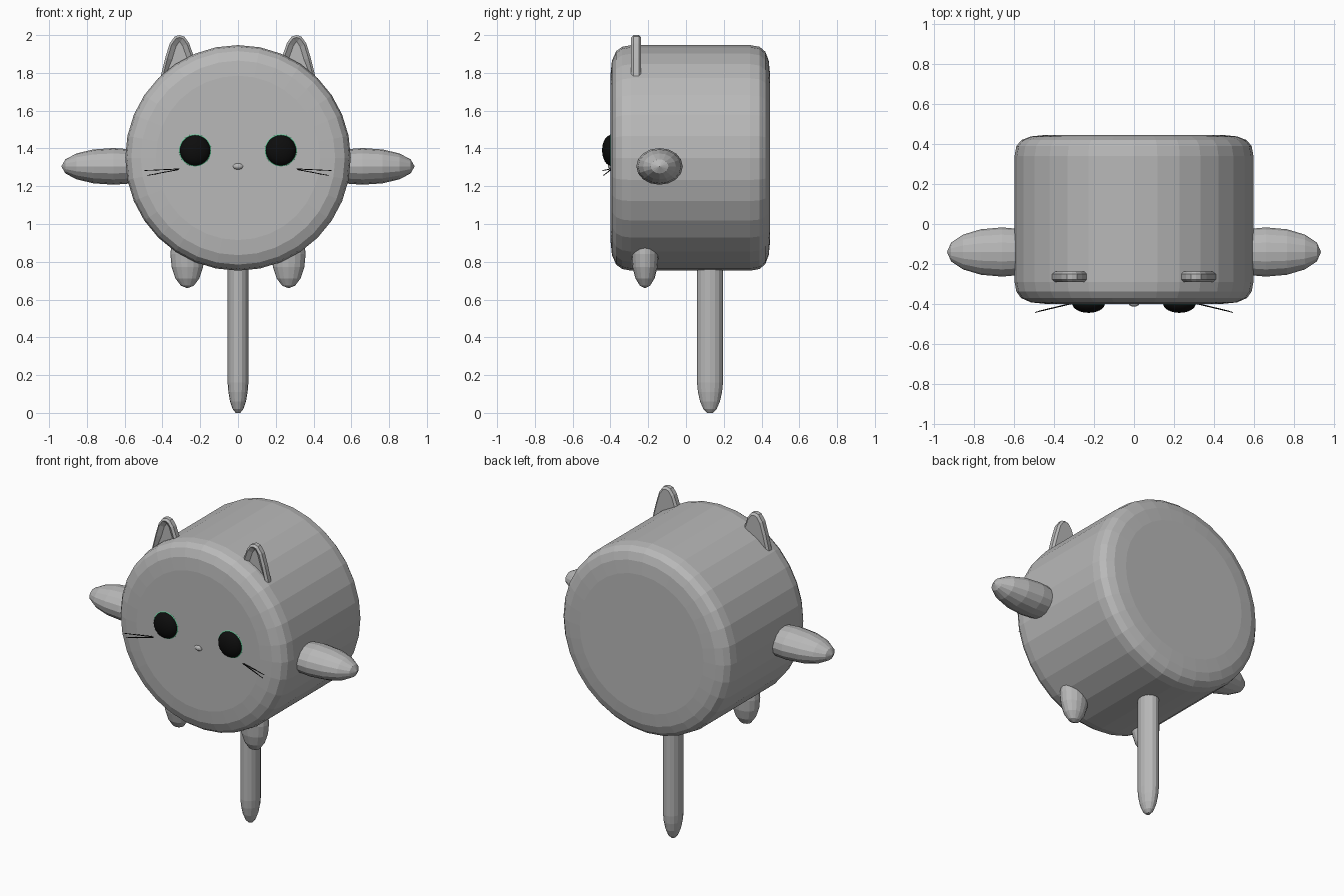
import bpy, bmesh, math
from mathutils import Matrix, Vector

if "Cube" in bpy.data.objects:
    bpy.data.objects.remove(bpy.data.objects["Cube"])


def material(name, rgb):
    m = bpy.data.materials.new(name)
    m.diffuse_color = (*rgb, 1)
    m.use_nodes = True
    m.node_tree.nodes["Principled BSDF"].inputs["Base Color"].default_value = m.diffuse_color
    return m


GREY = material("soft grey", (0.48, 0.48, 0.48))
BLACK = material("black", (0.004, 0.004, 0.004))
GREEN = material("mint green", (0.12, 0.62, 0.32))


def finish(name, bm, mat, smooth=False):
    bmesh.ops.recalc_face_normals(bm, faces=bm.faces)
    mesh = bpy.data.meshes.new(name)
    bm.to_mesh(mesh)
    bm.free()
    mesh.materials.append(mat)
    for p in mesh.polygons:
        p.use_smooth = smooth
    ob = bpy.data.objects.new(name, mesh)
    bpy.context.collection.objects.link(ob)
    return ob


def lathe(name, profile, sides, mat, matrix):
    """Rings of (radius, height) around local z, capped at both ends."""
    bm = bmesh.new()
    rings = [[bm.verts.new((r * math.cos(2 * math.pi * i / sides),
                            r * math.sin(2 * math.pi * i / sides), h))
              for i in range(sides)] for r, h in profile]
    for a, b in zip(rings, rings[1:]):
        for i in range(sides):
            j = (i + 1) % sides
            bm.faces.new((a[i], a[j], b[j], b[i]))
    bm.faces.new(rings[0])
    bm.faces.new(rings[-1])
    bm.transform(matrix)
    return finish(name, bm, mat)


def ellipsoid(name, centre, radii, mat, seg=16, rings=8, turn=Matrix(), smooth=False):
    """Radii are local; the poles lie on local z before turning."""
    bm = bmesh.new()
    bmesh.ops.create_uvsphere(bm, u_segments=seg, v_segments=rings, radius=1)
    bm.transform(Matrix.Translation(centre) @ turn @ Matrix.Diagonal((*radii, 1)))
    return finish(name, bm, mat, smooth)


def ear(name, side):
    outline = [(0.41, 1.78), (0.385, 1.88), (0.362, 1.955), (0.335, 1.993), (0.31, 2.0),
               (0.285, 1.993), (0.26, 1.96), (0.235, 1.89), (0.19, 1.78)]
    bm = bmesh.new()
    front = bm.faces.new([bm.verts.new((side * x, -0.29, z)) for x, z in outline])
    ext = bmesh.ops.extrude_face_region(bm, geom=[front], use_keep_orig=True)
    back = [v for v in ext["geom"] if isinstance(v, bmesh.types.BMVert)]
    bmesh.ops.translate(bm, verts=back, vec=(0, 0.052, 0))
    bmesh.ops.recalc_face_normals(bm, faces=bm.faces)
    # Soft rim, then a hollow in the front face
    rim = [e for e in bm.edges if abs(e.verts[0].co.y - e.verts[1].co.y) < 1e-4]
    bmesh.ops.bevel(bm, geom=rim, offset=0.012, segments=1, affect='EDGES')
    face = min(bm.faces, key=lambda f: (round(f.calc_center_median().y, 3), -f.calc_area()))
    bmesh.ops.inset_region(bm, faces=[face], thickness=0.025, depth=0)
    bmesh.ops.translate(bm, verts=list(face.verts), vec=(0, 0.018, 0))
    return finish(name, bm, GREY)


def whisker(name, start, end):
    a, b = Vector(start), Vector(end)
    d = b - a
    turn = d.to_track_quat('Z', 'Y').to_matrix().to_4x4()
    return lathe(name, [(0.003, 0), (0.002, d.length)], 6, BLACK,
                 Matrix.Translation(a) @ turn)


# Drum-shaped body lying along y, with rounded rims
body = [(0.435, -0.40), (0.515, -0.392), (0.565, -0.37), (0.588, -0.338), (0.597, -0.29),
        (0.597, 0.34), (0.588, 0.39), (0.562, 0.42), (0.515, 0.438), (0.435, 0.446)]
lathe("body", body, 32, GREY,
      Matrix.Translation((0, 0, 1.35)) @ Matrix.Rotation(-math.pi / 2, 4, 'X'))

# Tail hanging straight down to a rounded point
tail = [(0.012, 0.0), (0.028, 0.02), (0.042, 0.06), (0.051, 0.11), (0.055, 0.16), (0.055, 0.80)]
lathe("tail", tail, 16, GREY,
      Matrix.Translation((0, 0.127, 0)) @ Matrix.Diagonal((1, 1.25, 1, 1)))

# Nose
ellipsoid("nose", (0, -0.397, 1.305), (0.028, 0.016, 0.017), GREY, 12, 8)

for side, label in ((-1, "left"), (1, "right")):
    ear(label + "_ear", side)
    # Arms and legs
    ellipsoid(label + "_arm", (side * 0.66, -0.14, 1.305), (0.097, 0.123, 0.275), GREY,
              turn=Matrix.Rotation(side * math.pi / 2, 4, 'Y'))
    ellipsoid(label + "_leg", (side * 0.268, -0.217, 0.84), (0.09, 0.072, 0.18), GREY)
    # Black eyes with a green surround
    facing = Matrix.Rotation(math.pi / 2, 4, 'X')
    ellipsoid(label + "_eye_rim", (side * 0.227, -0.395, 1.39), (0.088, 0.088, 0.02), GREEN,
              32, 12, facing)
    ellipsoid(label + "_eye", (side * 0.227, -0.398, 1.39), (0.081, 0.081, 0.046), BLACK,
              32, 16, facing, True)
    # Whiskers
    whisker(label + "_upper_whisker", (side * 0.30, -0.395, 1.292), (side * 0.495, -0.442, 1.283))
    whisker(label + "_lower_whisker", (side * 0.305, -0.395, 1.290), (side * 0.48, -0.437, 1.257))
